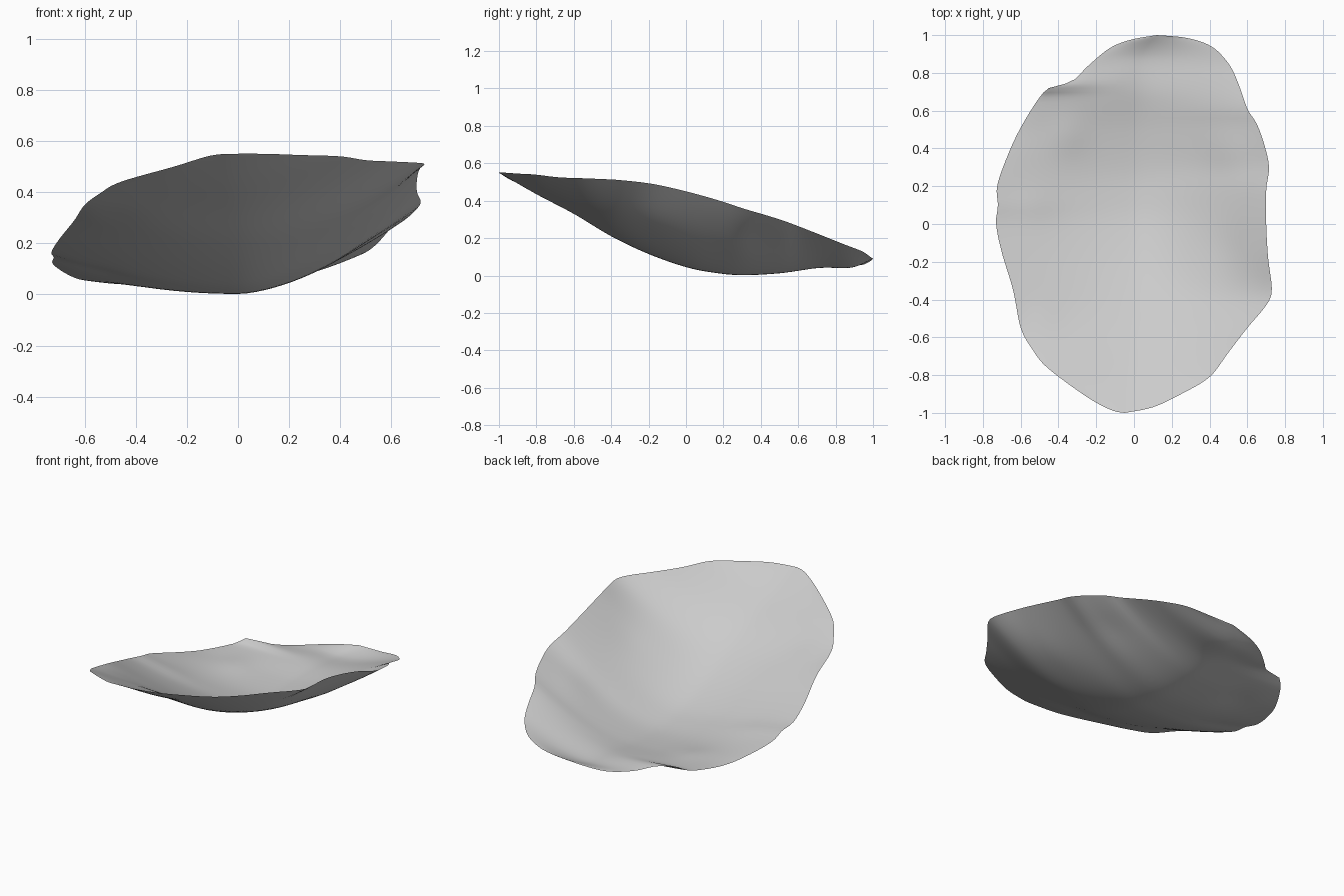
import bpy
import bmesh
import math
from mathutils import Vector

cube = bpy.data.objects.get("Cube")
if cube:
    bpy.data.objects.remove(cube, do_unlink=True)

# Wavy rim of the shell: right-hand chain from front tip to back tip, then left-hand chain
RIGHT_RIM = [
    (-.05, -1, .55), (.1, -.97, .55), (.25, -.9, .545), (.4, -.81, .54),
    (.5, -.68, .525), (.6, -.55, .52), (.7, -.43, .515), (.73, -.35, .51),
    (.71, -.18, .49), (.7, 0, .45), (.7, .18, .4), (.715, .3, .36),
    (.69, .42, .325), (.65, .53, .29), (.6, .61, .26), (.55, .75, .205),
    (.5, .85, .165), (.41, .94, .13), (.28, .985, .1), (.12, 1, .09),
]
LEFT_RIM = [
    (-.05, -1, .55), (-.12, -.985, .54), (-.25, -.915, .5), (-.46, -.76, .44),
    (-.54, -.66, .395), (-.6, -.55, .35), (-.64, -.35, .29), (-.7, -.15, .215),
    (-.73, 0, .165), (-.72, .1, .145), (-.725, .2, .12), (-.67, .36, .08),
    (-.6, .51, .055), (-.5, .67, .06), (-.44, .725, .09), (-.33, .755, .075),
    (-.24, .84, .055), (-.13, .93, .055), (-.02, .975, .07), (.12, 1, .09),
]
# Keel of the bowl from front to back
KEEL = [
    (-.05, -1, .55), (-.04, -.8, .435), (-.02, -.6, .33), (0, -.4, .21),
    (0, -.2, .115), (0, 0, .045), (0, .15, .015), (0, .3, .002),
    (0, .5, .012), (.02, .7, .038), (.04, .88, .04), (.12, 1, .09),
]
# Soft lumps in the wall: x, y, radius, height
LUMPS = [
    (-.06, .82, .11, .012), (-.36, .48, .11, .012), (-.55, .1, .12, .008),
    (.52, .38, .12, .012), (.52, -.15, .14, -.012), (-.5, -.5, .1, .008),
]
ROWS, COLUMNS, STEPS = 90, 40, 6
THICKNESS = .02


def smooth_path(points):
    """Smooth open curve through all points."""
    pts = [Vector(p) for p in points]
    last = len(pts) - 1
    path = []
    for i in range(last):
        a, b, c, d = (pts[min(max(i + k, 0), last)] for k in (-1, 0, 1, 2))
        for s in range(STEPS):
            t = s / STEPS
            path.append(b + (c - a) * (t / 2)
                        + (a * 2 - b * 5 + c * 4 - d) * (t * t / 2)
                        + (b * 3 - a - c * 3 + d) * (t ** 3 / 2))
    return path + [pts[last]]


def at_depth(path, y):
    """Point of the path at the given y."""
    for a, b in zip(path, path[1:]):
        if a.y <= y <= b.y:
            return a.lerp(b, (y - a.y) / max(b.y - a.y, 1e-9))
    return path[0].copy() if y < 0 else path[-1].copy()


def wall_point(left, keel, right, u, lift):
    """Point across one section: u runs from -1 at the left to 1 at the right."""
    side, power = (right, 1.65) if u > 0 else (left, 2)
    p = keel.lerp(side, abs(u))
    p.z = keel.z + (side.z - keel.z) * abs(u) ** power
    fade = (1 - u ** 4) * (1 - p.y ** 4)
    for x, y, radius, height in LUMPS:
        d2 = (p.x - x) ** 2 + (p.y - y) ** 2
        p.z += height * fade * math.exp(-d2 / radius ** 2)
    p.z = max(p.z, 0) + lift * fade
    return p


def build_shell(name, material):
    paths = [smooth_path(c) for c in (LEFT_RIM, KEEL, RIGHT_RIM)]
    bm = bmesh.new()
    for lift in (0, THICKNESS):
        grid = []
        for r in range(ROWS + 1):
            y = -math.cos(math.pi * r / ROWS)
            section = [at_depth(path, y) for path in paths]
            grid.append([bm.verts.new(wall_point(*section, 2 * c / COLUMNS - 1, lift))
                         for c in range(COLUMNS + 1)])
        for low, high in zip(grid, grid[1:]):
            for c in range(COLUMNS):
                quad = (low[c], low[c + 1], high[c + 1], high[c])
                bm.faces.new(quad if lift else quad[::-1])
    # Join the two skins along the rim and close the tips
    bmesh.ops.remove_doubles(bm, verts=bm.verts, dist=1e-5)
    mesh = bpy.data.meshes.new(name)
    bm.to_mesh(mesh)
    bm.free()
    mesh.materials.append(material)
    obj = bpy.data.objects.new(name, mesh)
    bpy.context.collection.objects.link(obj)
    return obj


def flat_material(name, colour):
    mat = bpy.data.materials.new(name)
    mat.use_nodes = True
    mat.diffuse_color = colour
    mat.node_tree.nodes["Principled BSDF"].inputs["Base Color"].default_value = colour
    return mat


shell = build_shell("shell", flat_material("pale grey", (.6, .6, .6, 1)))

# Smooth walls with a crisp rim
bpy.ops.object.select_all(action="DESELECT")
shell.select_set(True)
bpy.context.view_layer.objects.active = shell
bpy.ops.object.shade_smooth_by_angle(angle=math.radians(60))
